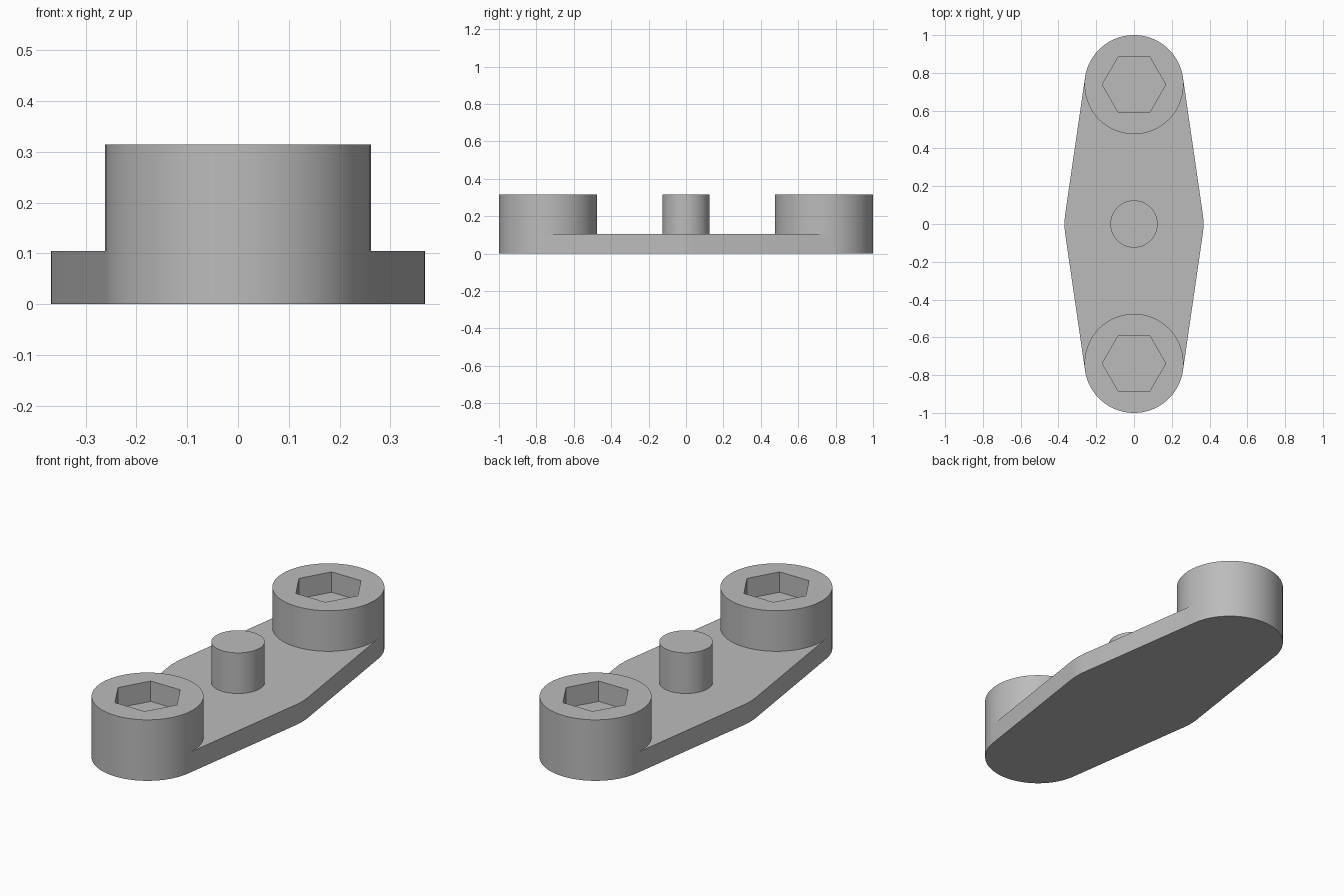
import bpy, bmesh, math
from mathutils import Vector

if "Cube" in bpy.data.objects:
    bpy.data.objects.remove(bpy.data.objects["Cube"])

PLATE_H, TOP_H, SOCKET_Z = 0.105, 0.315, 0.21
BOSS_R, BOSS_Y, MID_R, PEG_R, HEX_R = 0.262, 0.738, 0.368, 0.125, 0.168
SEG = 96

grey = bpy.data.materials.new("grey")
grey.diffuse_color = (0.5, 0.5, 0.5, 1)
grey.use_nodes = True
grey.node_tree.nodes["Principled BSDF"].inputs["Base Color"].default_value = grey.diffuse_color


def ring(bm, r, z, n=SEG, y=0.0):
    """Regular polygon of vertices around (0, y)."""
    return [bm.verts.new((r * math.cos(math.tau * i / n),
                          y + r * math.sin(math.tau * i / n), z)) for i in range(n)]


def wall(bm, a, b):
    """Quads joining two rings."""
    n = len(a)
    for i in range(n):
        j = (i + 1) % n
        bm.faces.new((a[i], a[j], b[j], b[i]))


def finish(bm, name, y=0.0):
    mesh = bpy.data.meshes.new(name)
    bm.to_mesh(mesh)
    bm.free()
    obj = bpy.data.objects.new(name, mesh)
    obj.location.y = y
    mesh.materials.append(grey)
    bpy.context.collection.objects.link(obj)
    bpy.ops.object.select_all(action='DESELECT')
    obj.select_set(True)
    bpy.context.view_layer.objects.active = obj
    bpy.ops.object.shade_smooth_by_angle(angle=math.radians(30))
    return obj


# Base plate: hull around a wide middle disc and two smaller end discs
bm = bmesh.new()
for z in (0, PLATE_H):
    ring(bm, MID_R, z)
    for y in (-BOSS_Y, BOSS_Y):
        ring(bm, BOSS_R, z, y=y)
hull = bmesh.ops.convex_hull(bm, input=bm.verts[:])
bmesh.ops.delete(bm, geom=[v for v in bm.verts if not v.link_faces], context='VERTS')
bmesh.ops.dissolve_limit(bm, angle_limit=math.radians(0.5),
                         verts=bm.verts[:], edges=bm.edges[:])
bmesh.ops.recalc_face_normals(bm, faces=bm.faces[:])
finish(bm, "base_plate")

# End bosses with a hexagonal socket
for name, y in (("front_boss", -BOSS_Y), ("back_boss", BOSS_Y)):
    bm = bmesh.new()
    low, top = ring(bm, BOSS_R, PLATE_H), ring(bm, BOSS_R, TOP_H)
    rim, floor = ring(bm, HEX_R, TOP_H, 6), ring(bm, HEX_R, SOCKET_Z, 6)
    wall(bm, low, top)
    wall(bm, floor, rim)
    for f in [f for f in bm.faces if floor[0] in f.verts or any(v in floor for v in f.verts)]:
        f.normal_flip()
    bm.faces.new(floor)
    # Flat top face between the round edge and the hexagon
    step = SEG // 6
    for i in range(6):
        arc = [top[(i * step + k) % SEG] for k in range(step + 1)]
        bm.faces.new(arc + [rim[(i + 1) % 6], rim[i]])
    finish(bm, name, y)

# Centre peg
bm = bmesh.new()
low, top = ring(bm, PEG_R, PLATE_H), ring(bm, PEG_R, TOP_H)
wall(bm, low, top)
bm.faces.new(top)
finish(bm, "centre_peg")
